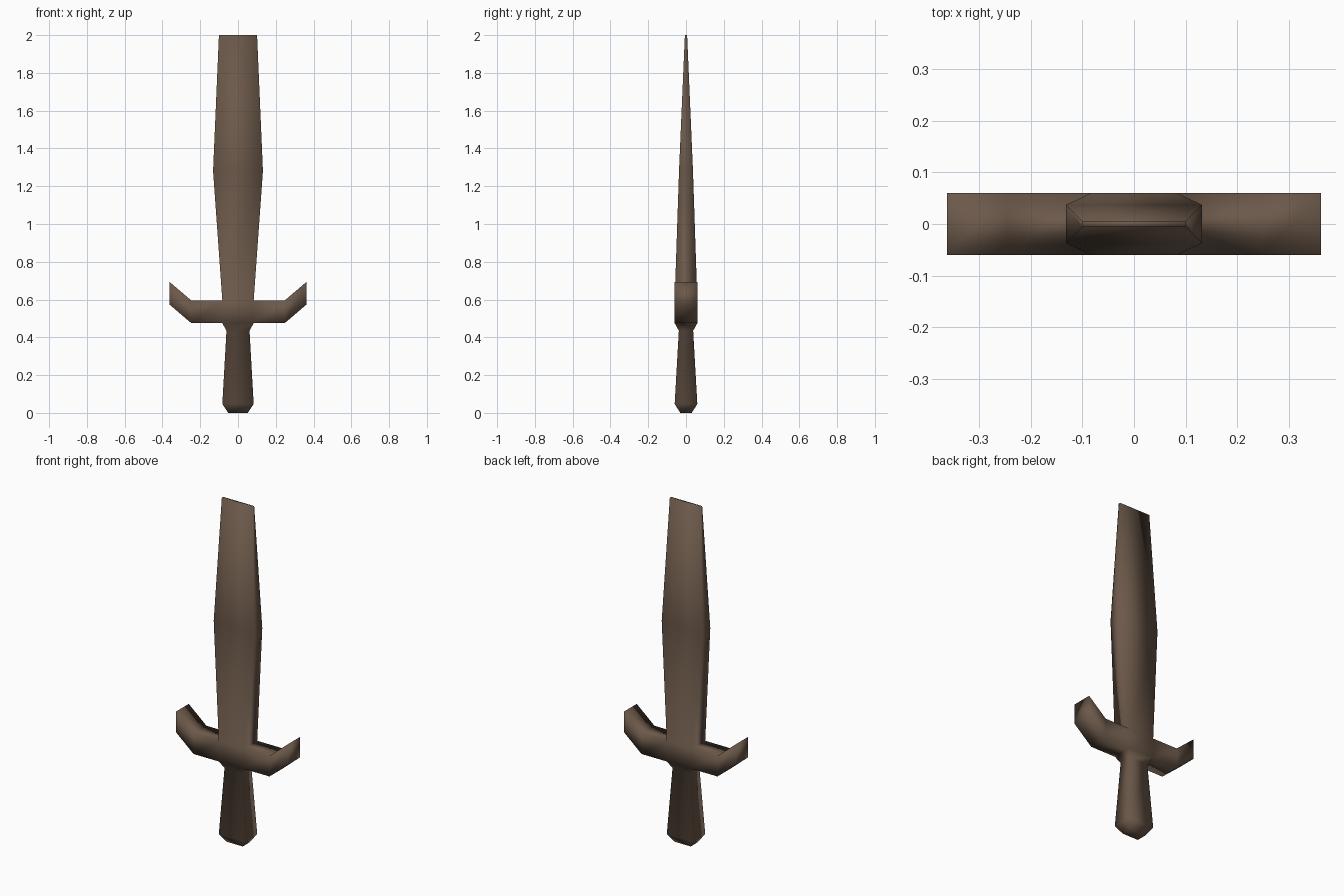
import bpy, bmesh
from mathutils import Vector

if "Cube" in bpy.data.objects:
    bpy.data.objects.remove(bpy.data.objects["Cube"])

# Rectangular cross-sections up the sword: (z, half width, half depth)
SECTIONS = [
    (0.0, 0.052, 0.030),    # pommel end
    (0.047, 0.083, 0.060),  # pommel flare
    (0.435, 0.061, 0.038),  # top of grip
    (0.475, 0.083, 0.060),  # guard underside
    (0.595, 0.083, 0.060),  # guard top
    (1.28, 0.132, 0.037),   # widest part of blade
    (2.0, 0.101, 0.006),    # flat tip
]
GUARD = 3

brown = bpy.data.materials.new("dark brown")
brown.diffuse_color = (0.147, 0.098, 0.067, 1)
brown.use_nodes = True
brown.node_tree.nodes["Principled BSDF"].inputs["Base Color"].default_value = brown.diffuse_color

# Handle and blade: loft the sections
bm = bmesh.new()
rings = [[bm.verts.new((sx * w, sy * d, z))
          for sx, sy in ((-1, -1), (1, -1), (1, 1), (-1, 1))]
         for z, w, d in SECTIONS]
guard_faces = []
for i, (a, b) in enumerate(zip(rings, rings[1:])):
    for k in range(4):
        n = (k + 1) % 4
        f = bm.faces.new((a[k], a[n], b[n], b[k]))
        if i == GUARD and k in (1, 3):
            guard_faces.append(f)
bm.faces.new(rings[0][::-1])
bm.faces.new(rings[-1])

# Crossguard: pull each side face straight out, then out and up
for f in guard_faces:
    side = 1 if f.calc_center_median().x > 0 else -1
    for dx, dz in ((0.164, 0.0), (0.115, 0.098)):
        f = bmesh.ops.extrude_discrete_faces(bm, faces=[f])["faces"][0]
        bmesh.ops.translate(bm, verts=f.verts, vec=Vector((side * dx, 0, dz)))

bmesh.ops.recalc_face_normals(bm, faces=bm.faces)
for f in bm.faces:
    f.smooth = True
mesh = bpy.data.meshes.new("sword")
bm.to_mesh(mesh)
bm.free()
mesh.materials.append(brown)
sword = bpy.data.objects.new("sword", mesh)
bpy.context.collection.objects.link(sword)
